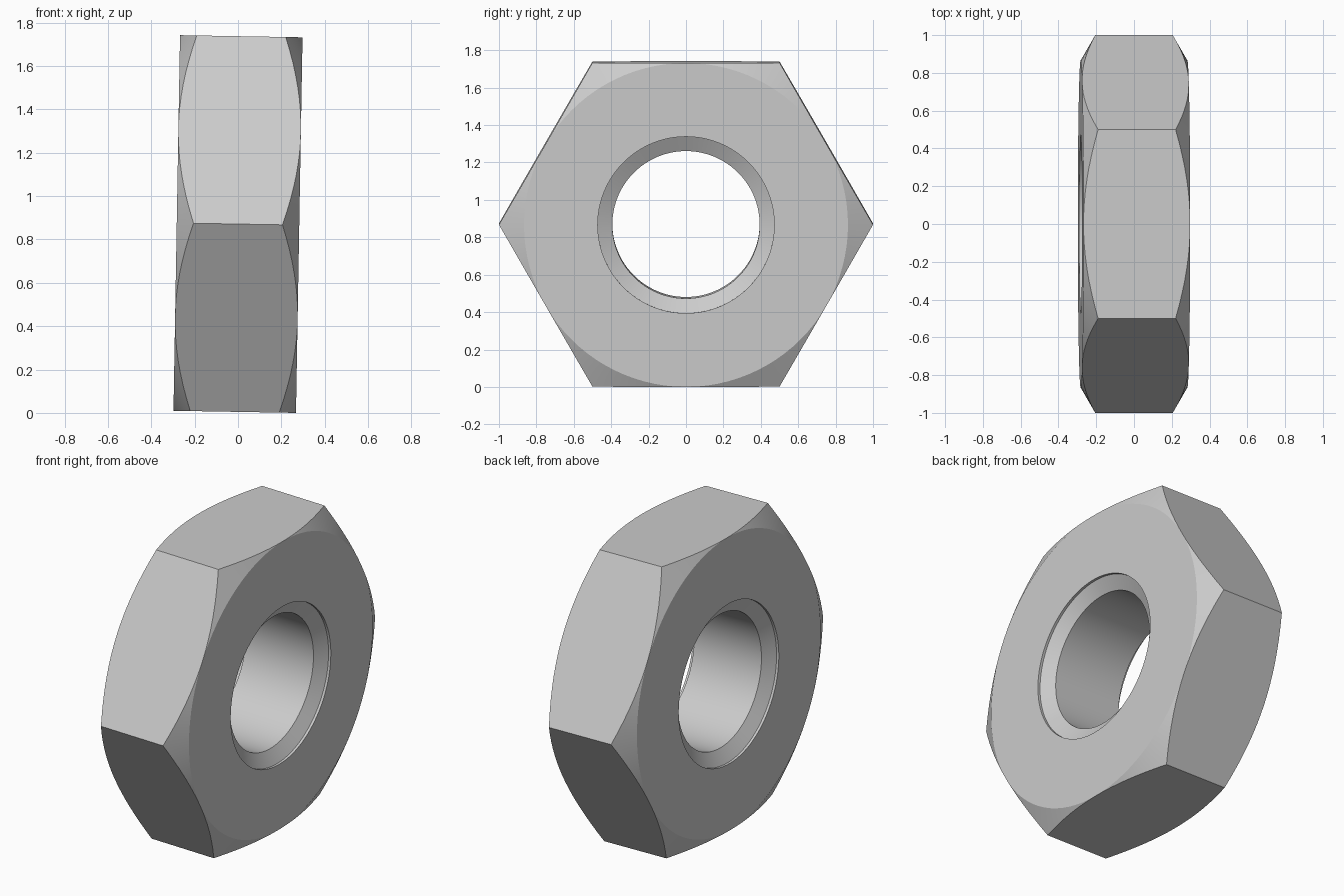
import bpy, bmesh, math
from mathutils import Matrix

cube = bpy.data.objects.get("Cube")
if cube:
    bpy.data.objects.remove(cube, do_unlink=True)

SEGMENTS = 96
APOTHEM = math.sqrt(3) / 2     # flat-to-axis distance for corner radius 1
HALF = 0.2825                  # half thickness
HOLE, SINK = 0.394, 0.472      # bore and countersink radii
LIP = 0.015                    # straight rim before the countersink
TILT = math.radians(1)
SLOPE = math.tan(math.radians(30))

# Plain steel
steel = bpy.data.materials.new("light grey steel")
steel.use_nodes = True
steel.diffuse_color = (0.6, 0.6, 0.6, 1)
steel.node_tree.nodes["Principled BSDF"].inputs["Base Color"].default_value = (0.6, 0.6, 0.6, 1)


def section(angle):
    """Closed cross-section (x, radius) of the nut at one angle round its axis."""
    sector = math.pi / 3
    outer = APOTHEM / math.cos(angle % sector - sector / 2)
    rim = HALF - (outer - APOTHEM) * SLOPE
    cone = HALF - LIP - (SINK - HOLE) * SLOPE
    side = [(rim, outer), (HALF, APOTHEM), (HALF, SINK), (HALF - LIP, SINK), (cone, HOLE)]
    return side + [(-x, r) for x, r in reversed(side)]


# Sweep the section round the x axis
bm = bmesh.new()
rings = []
for i in range(SEGMENTS):
    a = math.tau * i / SEGMENTS
    rings.append([bm.verts.new((x, r * math.cos(a), r * math.sin(a))) for x, r in section(a)])
for i, ring in enumerate(rings):
    following = rings[(i + 1) % SEGMENTS]
    for j in range(len(ring)):
        k = (j + 1) % len(ring)
        bm.faces.new((ring[j], ring[k], following[k], following[j]))
bmesh.ops.remove_doubles(bm, verts=bm.verts, dist=1e-5)
bmesh.ops.recalc_face_normals(bm, faces=bm.faces)

# Slight lean, then stand it on the ground
bm.transform(Matrix.Rotation(TILT, 4, 'Y'))
bm.transform(Matrix.Translation((0, 0, -min(v.co.z for v in bm.verts))))

mesh = bpy.data.meshes.new("hex_nut")
bm.to_mesh(mesh)
bm.free()
mesh.materials.append(steel)
nut = bpy.data.objects.new("hex_nut", mesh)
bpy.context.collection.objects.link(nut)

# Smooth bore and cones, crisp edges
bpy.ops.object.select_all(action='DESELECT')
nut.select_set(True)
bpy.context.view_layer.objects.active = nut
bpy.ops.object.shade_smooth_by_angle(angle=math.radians(20))
